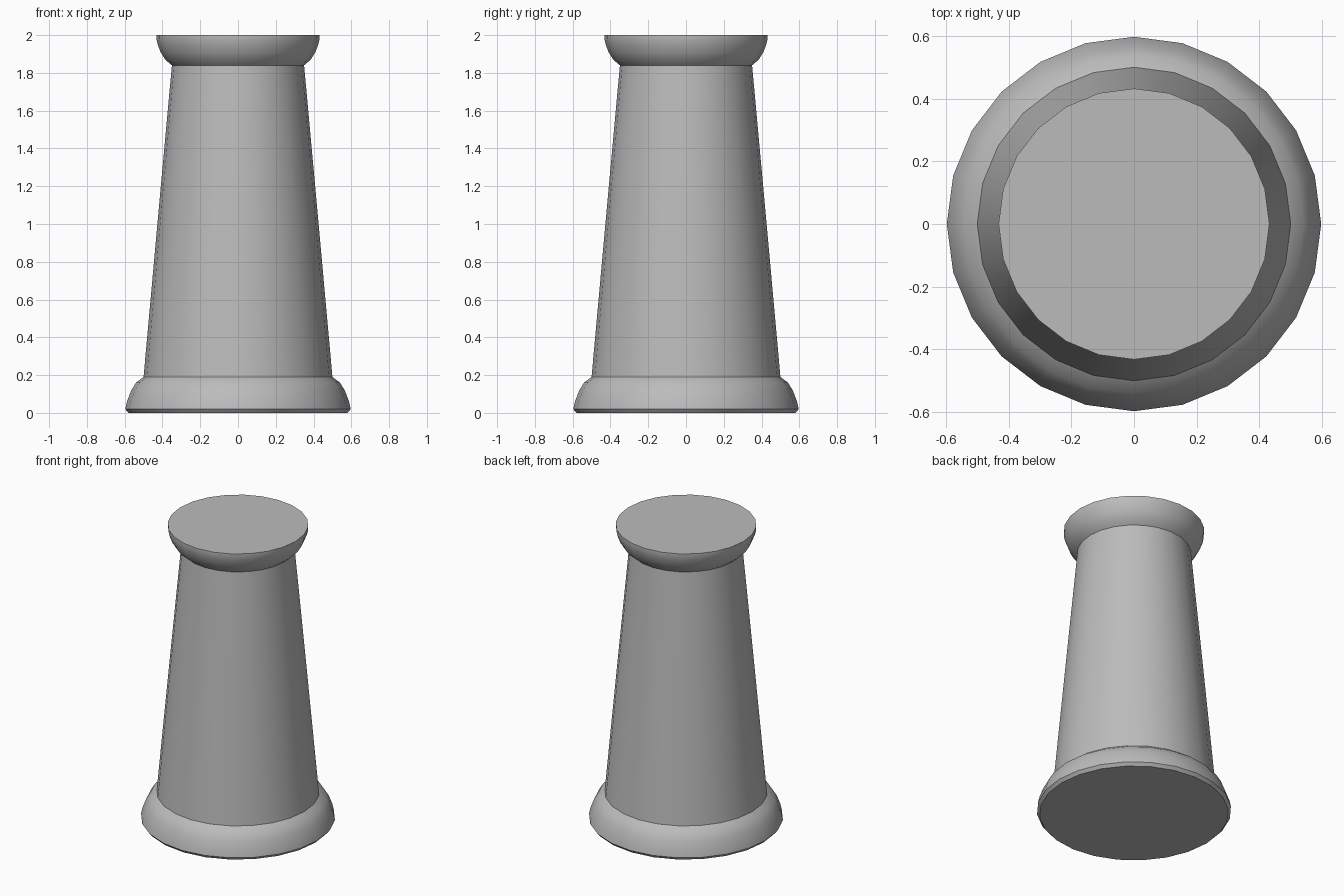
import bpy
import bmesh
from math import cos, sin, tau, radians

SIDES = 24

cube = bpy.data.objects.get("Cube")
if cube:
    bpy.data.objects.remove(cube, do_unlink=True)

stone = bpy.data.materials.new("grey stone")
stone.use_nodes = True
stone.diffuse_color = (0.5, 0.5, 0.5, 1)
stone.node_tree.nodes["Principled BSDF"].inputs["Base Color"].default_value = (0.5, 0.5, 0.5, 1)


def turned_part(name, profile, close_bottom=False, close_top=False):
    """Revolve (radius, height) points around z, closing the chosen ends."""
    bm = bmesh.new()
    rings = [[bm.verts.new((r * cos(tau * i / SIDES), r * sin(tau * i / SIDES), z))
              for i in range(SIDES)] for r, z in profile]
    for low, high in zip(rings, rings[1:]):
        for i in range(SIDES):
            j = (i + 1) % SIDES
            bm.faces.new((low[i], low[j], high[j], high[i]))
    if close_bottom:
        bm.faces.new(rings[0][::-1])
    if close_top:
        bm.faces.new(rings[-1])
    mesh = bpy.data.meshes.new(name)
    bm.to_mesh(mesh)
    bm.free()
    mesh.materials.append(stone)
    obj = bpy.data.objects.new(name, mesh)
    bpy.context.collection.objects.link(obj)
    bpy.ops.object.select_all(action="DESELECT")
    obj.select_set(True)
    bpy.context.view_layer.objects.active = obj
    bpy.ops.object.shade_smooth_by_angle(angle=radians(40))
    return obj


# Rounded foot moulding with a flat underside
turned_part("base_moulding",
            [(0.58, 0), (0.597, 0.02), (0.588, 0.06), (0.565, 0.12), (0.54, 0.16), (0.5, 0.19)],
            close_bottom=True)

# Tapered shaft
turned_part("shaft", [(0.5, 0.19), (0.425, 1.02), (0.35, 1.84)])

# Flared cap with a flat top
turned_part("top_moulding",
            [(0.35, 1.84), (0.385, 1.87), (0.41, 1.91), (0.425, 1.95), (0.432, 1.98), (0.432, 2)],
            close_top=True)
